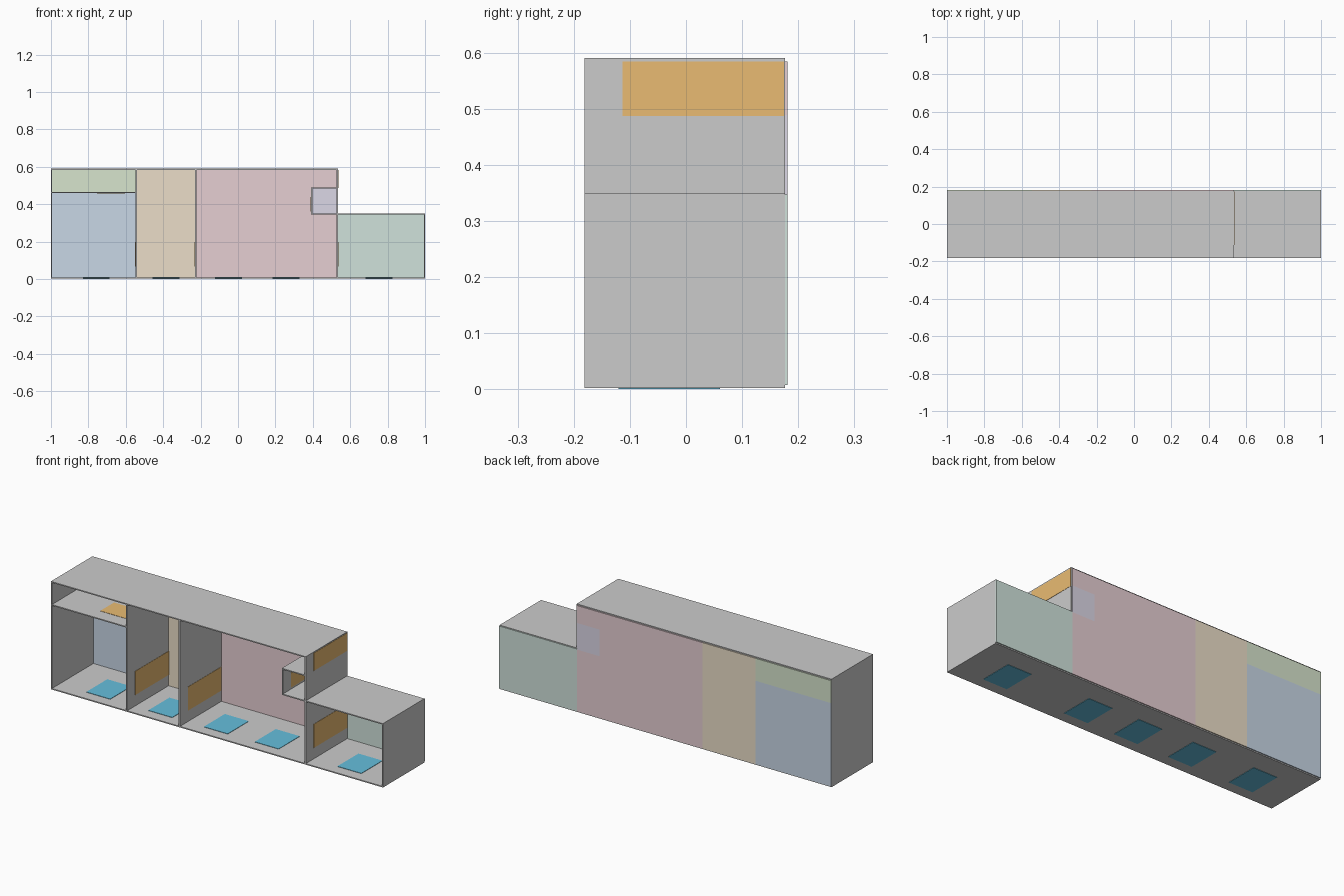
import bpy, bmesh

if "Cube" in bpy.data.objects:
    bpy.data.objects.remove(bpy.data.objects["Cube"])

T = 0.006            # shell thickness
Y0, Y1 = -0.181, 0.176   # open front, rear edge of shell
BACK = 0.181


def material(name, rgb):
    m = bpy.data.materials.new(name)
    m.diffuse_color = (*rgb, 1)
    m.use_nodes = True
    m.node_tree.nodes["Principled BSDF"].inputs["Base Color"].default_value = m.diffuse_color
    return m


def prism(name, profile, y0, y1, mat=None):
    """Extrude an x-z outline along y."""
    bm = bmesh.new()
    face = bm.faces.new([bm.verts.new((x, y0, z)) for x, z in profile])
    new = bmesh.ops.extrude_face_region(bm, geom=[face])["geom"]
    verts = [v for v in new if isinstance(v, bmesh.types.BMVert)]
    bmesh.ops.translate(bm, verts=verts, vec=(0, y1 - y0, 0))
    bmesh.ops.recalc_face_normals(bm, faces=bm.faces)
    mesh = bpy.data.meshes.new(name)
    bm.to_mesh(mesh)
    bm.free()
    ob = bpy.data.objects.new(name, mesh)
    bpy.context.collection.objects.link(ob)
    if mat:
        mesh.materials.append(mat)
    return ob


def box(name, x0, x1, y0, y1, z0, z1, mat=None):
    return prism(name, [(x0, z0), (x1, z0), (x1, z1), (x0, z1)], y0, y1, mat)


# Main levels
FLOOR, ROOF, LOW, SHELF, NICHE = 0.008, 0.59, 0.35, 0.465, 0.489
W1, W2, W3, N = -0.545, -0.227, 0.531, 0.394   # partition centres

# Floor, roofs, loft and niche slabs
slabs = {
    "floor": (-1, 1, FLOOR),
    "main_roof": (-1, W3 + 0.004, ROOF),
    "low_roof": (W3, 1, LOW),
    "loft_floor": (-1, W1, SHELF),
    "niche_floor": (N, W3, LOW),
    "niche_ceiling": (N, W3, NICHE),
}
for name, (x0, x1, top) in slabs.items():
    box(name, x0, x1, Y0, Y1, max(top - T, 0.002), top)

# Upright walls
box("left_wall", -1, -1 + T, Y0, Y1, FLOOR, ROOF - T)
box("right_wall", 1 - T, 1, Y0, Y1, FLOOR, LOW - T)
for i, x in enumerate((W1, W2, W3)):
    box(f"partition_{i + 1}", x - 0.004, x + 0.004, Y0, Y1, FLOOR, ROOF - T)
box("niche_wall", N - T / 2, N + T / 2, Y0, Y1, LOW - T, NICHE)

# Coloured back wall of each room
def back(name, rgb, profile):
    prism(name, profile, Y1, BACK, material(name + "_colour", rgb))


def rect(x0, x1, z0, z1):
    return [(x0, z0), (x1, z0), (x1, z1), (x0, z1)]


TOP = ROOF - T
back("blue_back", (0.58, 0.68, 0.79), rect(-1, W1, FLOOR, SHELF - T / 2))
back("green_back", (0.68, 0.78, 0.61), rect(-1, W1, SHELF - T / 2, TOP))
back("tan_back", (0.83, 0.73, 0.58), rect(W1, W2, FLOOR, TOP))
back("pink_back", (0.79, 0.62, 0.65),
     [(W2, FLOOR), (W3, FLOOR), (W3, LOW - T), (N, LOW - T),
      (N, NICHE), (W3, NICHE), (W3, TOP), (W2, TOP)])
back("lavender_back", (0.71, 0.68, 0.79), rect(N, W3, LOW - T, NICHE))
back("teal_back", (0.63, 0.76, 0.71), rect(W3, 1, FLOOR, LOW - T / 2))

# Blue floor pads, showing on both faces of the floor
blue = material("pad_blue", (0.13, 0.52, 0.72))
for i, x in enumerate((-0.758, -0.384, -0.05, 0.257, 0.755)):
    box(f"floor_pad_{i + 1}", x - 0.072, x + 0.072, -0.12, 0.061,
        0, FLOOR + 0.002, blue)

# Orange passage panels in the walls and the loft hatch
orange = material("passage_orange", (0.82, 0.5, 0.17))
passages = [(W1, 0.068, 0.197), (W2, 0.068, 0.197), (W3, 0.068, 0.197),
            (W3, 0.487, 0.584), (N, 0.36, 0.44)]
for i, (x, z0, z1) in enumerate(passages):
    box(f"passage_panel_{i + 1}", x - 0.0055, x + 0.0055, -0.113, Y1 - 0.001,
        z0, z1, orange)
box("loft_hatch", -0.755, -0.605, -0.107, 0.012,
    SHELF - T - 0.0015, SHELF + 0.0015, orange)
